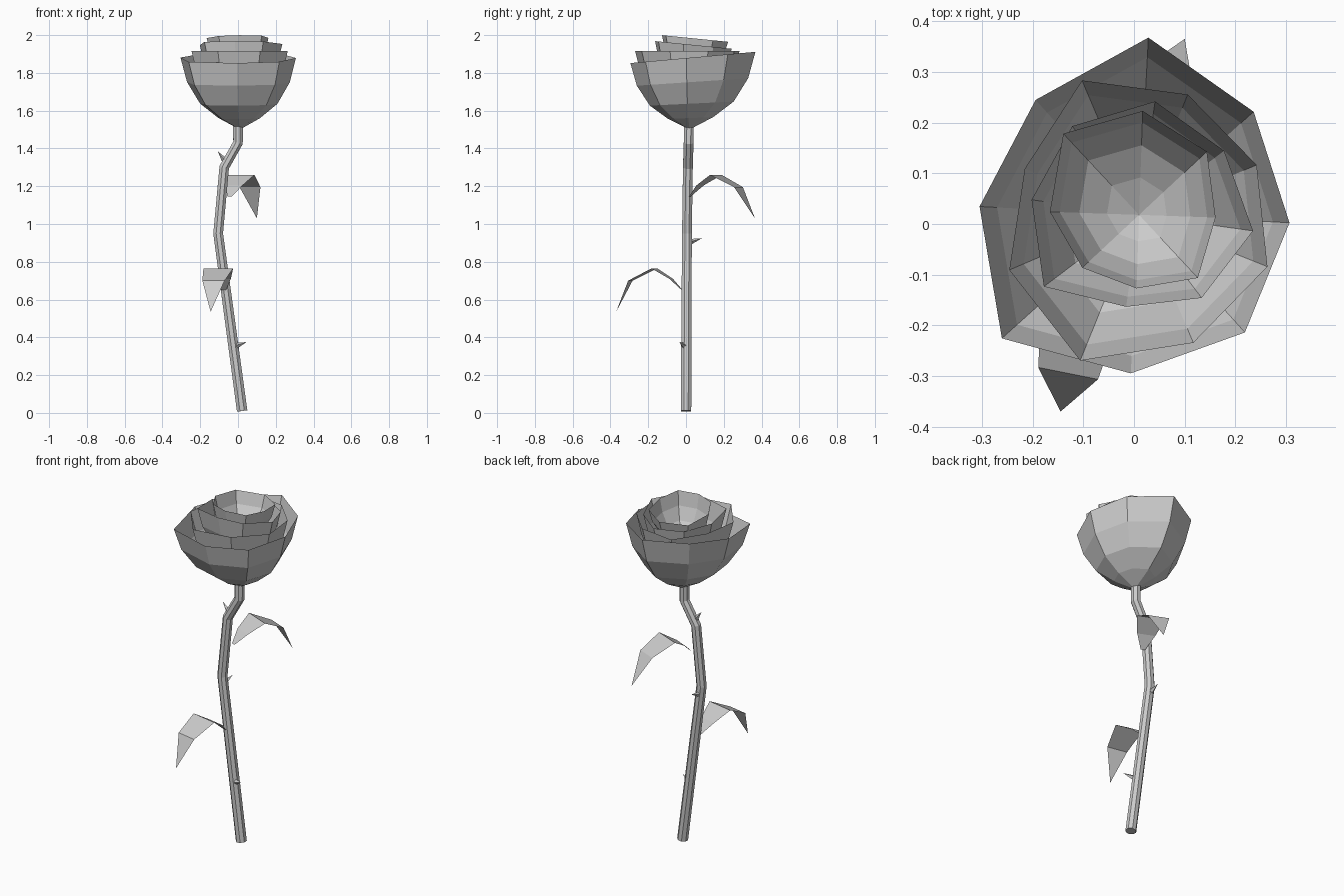
import bpy
from math import sin, cos, pi, radians
from mathutils import Vector

cube = bpy.data.objects.get("Cube")
if cube:
    bpy.data.objects.remove(cube, do_unlink=True)

grey = bpy.data.materials.new("plain_grey")
grey.use_nodes = True
colour = (0.6, 0.6, 0.6, 1)
grey.diffuse_color = colour
grey.node_tree.nodes["Principled BSDF"].inputs["Base Color"].default_value = colour

SIDES = 8


def add_mesh(name, verts, faces):
    mesh = bpy.data.meshes.new(name)
    mesh.from_pydata(verts, [], faces)
    mesh.materials.append(grey)
    mesh.update()
    obj = bpy.data.objects.new(name, mesh)
    bpy.context.collection.objects.link(obj)
    return obj


def ring_faces(rings):
    """Quads joining consecutive closed rings of SIDES vertices."""
    return [(r * SIDES + i, r * SIDES + (i + 1) % SIDES,
             (r + 1) * SIDES + (i + 1) % SIDES, (r + 1) * SIDES + i)
            for r in range(rings - 1) for i in range(SIDES)]


# Stem: tapered tube with bends, rings square to the path
def build_stem():
    path = [Vector(p) for p in ((0.022, 0, 0.01), (-0.105, 0.005, 0.95),
                                (-0.073, 0.01, 1.3), (0, 0.014, 1.43), (0, 0.015, 1.53))]
    radii = (0.03, 0.028, 0.028, 0.028, 0.028)
    verts = []
    for k, (point, radius) in enumerate(zip(path, radii)):
        before, after = path[max(k - 1, 0)], path[min(k + 1, len(path) - 1)]
        tangent = ((point - before).normalized() + (after - point).normalized()).normalized()
        side = Vector((0, 1, 0)).cross(tangent).normalized()
        front = tangent.cross(side)
        for i in range(SIDES):
            a = 2 * pi * (i + 0.5) / SIDES
            verts.append(point + radius * (cos(a) * side + sin(a) * front))
    last = (len(path) - 1) * SIDES
    caps = [tuple(reversed(range(SIDES))), tuple(range(last, last + SIDES))]
    add_mesh("stem", verts, ring_faces(len(path)) + caps)


# Petal cups: open faceted bowls with uneven rims
CUP_PROFILE = ((0.16, 0.36), (0.36, 0.67), (0.66, 0.89), (1, 1))  # height, spread


def build_cup(name, base_z, rim_z, tilt, start, radii):
    base = Vector((0.01, 0.018, base_z))
    rim = []
    for i, r in enumerate(radii):
        a = radians(start) + 2 * pi * i / SIDES
        y = r * sin(a)
        rim.append(Vector((r * cos(a), y, min(rim_z + tilt * y, 2) - base_z)))
    verts = [base + Vector((p.x * s, p.y * s, p.z * h)) for h, s in CUP_PROFILE for p in rim]
    faces = ring_faces(len(CUP_PROFILE))
    verts.append(base)
    faces += [(len(verts) - 1, (i + 1) % SIDES, i) for i in range(SIDES)]
    add_mesh(name, verts, faces)


# Leaves: arched strips ending in a point; profile is along, up, half width
LEAF_PROFILE = ((0, 0, 0.012), (0.06, 0.06, 0.05), (0.15, 0.115, 0.08), (0.28, 0.05, 0.06))


def build_leaf(name, root, tip):
    root, tip = Vector(root), Vector(tip)
    along = Vector((tip.x - root.x, tip.y - root.y, 0)).normalized()
    across = Vector((-along.y, along.x, 0))
    verts = []
    for s, z, w in LEAF_PROFILE:
        mid = root + along * s + Vector((0, 0, z))
        verts += [mid - across * w, mid + across * w]
    faces = [(2 * k, 2 * k + 2, 2 * k + 3, 2 * k + 1) for k in range(len(LEAF_PROFILE) - 1)]
    verts.append(tip)
    n = len(verts) - 1
    faces.append((n - 2, n, n - 1))
    add_mesh(name, verts, faces)


# Thorns: small four-sided spikes
def build_thorn(name, root, tip):
    root, tip = Vector(root), Vector(tip)
    out = (tip - root).normalized()
    side = out.cross(Vector((0, 0, 1))).normalized()
    up = side.cross(out)
    verts = [root + 0.016 * d for d in (side, up, -side, -up)] + [tip]
    faces = [(i, (i + 1) % 4, 4) for i in range(4)] + [(3, 2, 1, 0)]
    obj = add_mesh(name, verts, faces)
    obj.data.flip_normals()


build_stem()
build_cup("outer_petals", 1.5, 1.88, 0.09, 87,
          (0.35, 0.305, 0.315, 0.364, 0.313, 0.312, 0.297, 0.304))
build_cup("second_petals", 1.56, 1.915, 0, 68,
          (0.256, 0.288, 0.243, 0.278, 0.31, 0.274, 0.273, 0.252))
build_cup("third_petals", 1.65, 1.95, -0.1, 82,
          (0.226, 0.219, 0.214, 0.235, 0.183, 0.205, 0.227, 0.21))
build_cup("inner_petals", 1.76, 1.985, -0.1, 88,
          (0.205, 0.219, 0.176, 0.153, 0.145, 0.17, 0.151, 0.183))

build_leaf("lower_leaf", (-0.075, -0.02, 0.65), (-0.145, -0.37, 0.535))
build_leaf("upper_leaf", (-0.045, 0.02, 1.145), (0.1, 0.365, 1.03))

build_thorn("lower_thorn", (-0.01, -0.01, 0.355), (0.045, -0.035, 0.375))
build_thorn("middle_thorn", (-0.1, 0.02, 0.905), (-0.095, 0.085, 0.925))
build_thorn("upper_thorn", (-0.07, 0.01, 1.335), (-0.107, 0.01, 1.385))
